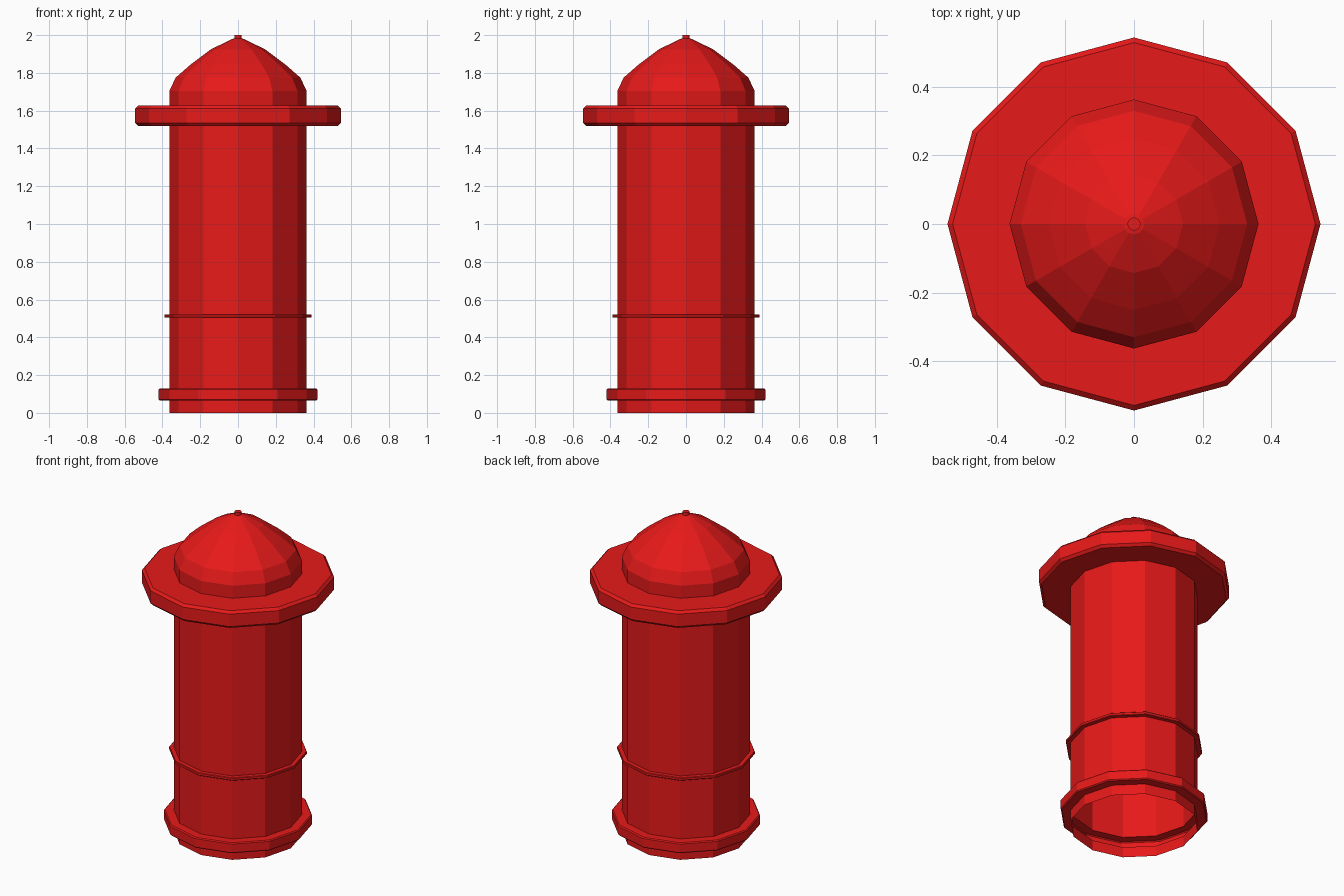
import bpy, bmesh
from math import cos, sin, tau

if "Cube" in bpy.data.objects:
    bpy.data.objects.remove(bpy.data.objects["Cube"])

red = bpy.data.materials.new("red_paint")
red.diffuse_color = (0.8, 0.01, 0.01, 1)
red.use_nodes = True
red.node_tree.nodes["Principled BSDF"].inputs["Base Color"].default_value = red.diffuse_color


def lathe(name, profile, sides):
    """Spin (radius, height) points around z; radius 0 closes to a point."""
    bm = bmesh.new()
    rings = []
    for r, z in profile:
        n = sides if r > 0 else 1
        rings.append([bm.verts.new((r * cos(tau * i / sides), r * sin(tau * i / sides), z))
                      for i in range(n)])
    for a, b in zip(rings, rings[1:]):
        for i in range(sides):
            j = (i + 1) % sides
            if len(b) == 1:
                bm.faces.new((a[i], a[j], b[0]))
            else:
                bm.faces.new((a[i], a[j], b[j], b[i]))
    mesh = bpy.data.meshes.new(name)
    bm.to_mesh(mesh)
    bm.free()
    mesh.materials.append(red)
    obj = bpy.data.objects.new(name, mesh)
    bpy.context.collection.objects.link(obj)
    return obj


def flange(r_out, z0, z1, bevel):
    """Outward ring with bevelled rim, rising from the shaft wall."""
    return [(R, z0), (r_out - bevel, z0), (r_out, z0 + bevel),
            (r_out, z1 - bevel), (r_out - bevel, z1), (R, z1)]


R = 0.363  # shaft radius

# Open-bottomed shaft with base ring, thin band, brim and domed cap
profile = [(R, 0)]
profile += flange(0.42, 0.065, 0.13, 0.006)
profile += flange(0.39, 0.504, 0.522, 0.003)
profile += flange(0.544, 1.52, 1.627, 0.015)
profile += [(R, 1.705), (0.33, 1.775), (0.25, 1.845), (0.143, 1.925), (0.03, 1.98), (0, 1.985)]
lathe("pillar_body", profile, 12)

# Small knob on top
lathe("top_knob", [(0.019, 1.965), (0.019, 2.0), (0, 2.0)], 16)
